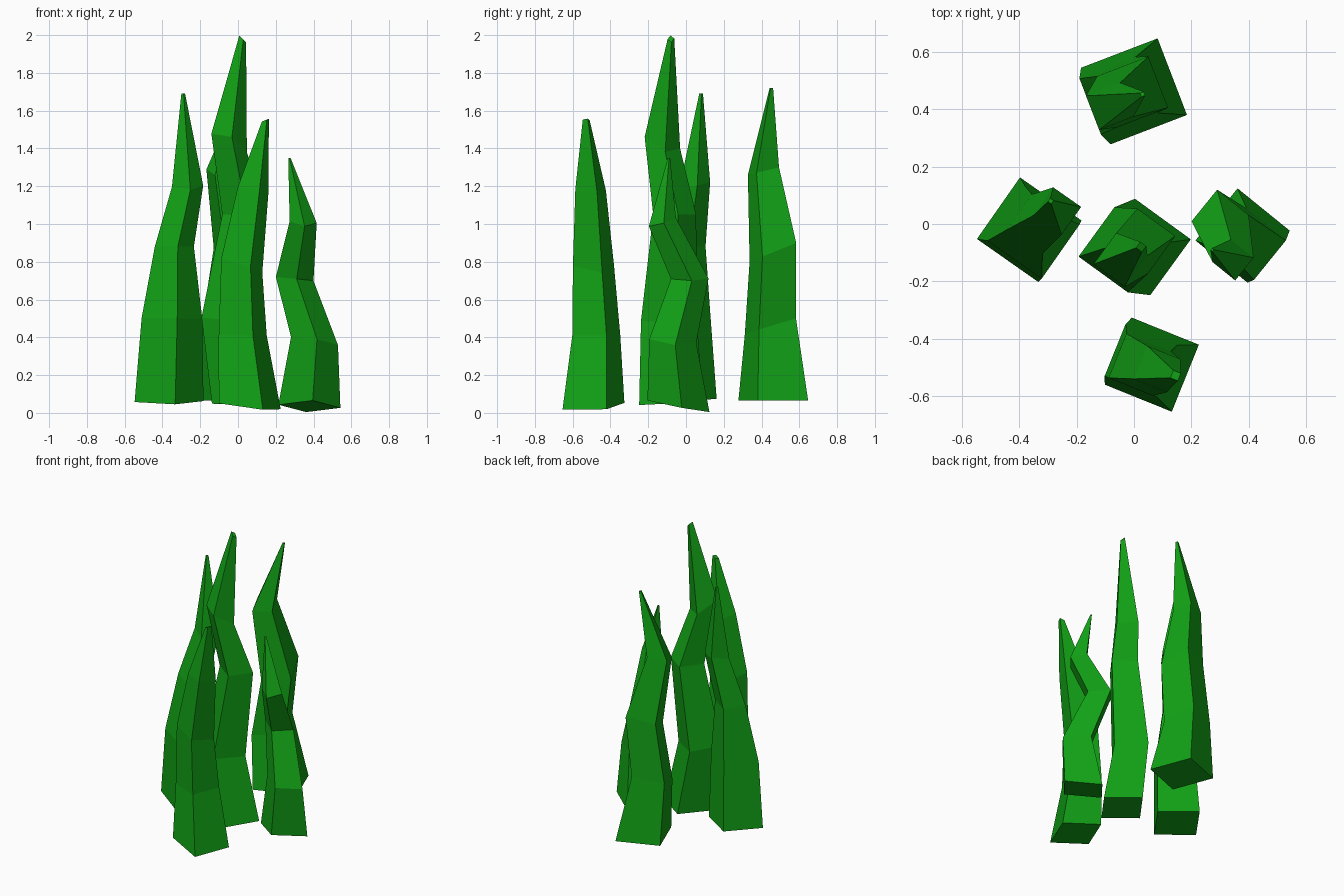
import bpy, bmesh, math

green = bpy.data.materials.new("grass_green")
green.diffuse_color = (0.006, 0.36, 0.008, 1)


def blade(name, angle, rings):
    """Bent square spike; each ring is x, y, z, radius, then tilt in x and y."""
    bm = bmesh.new()
    loops = []
    for x, y, z, r, tx, ty in rings:
        loop = []
        for i in range(4):
            a = math.radians(angle + 90 * i)
            dx, dy = r * math.cos(a), r * math.sin(a)
            loop.append(bm.verts.new((x + dx, y + dy, z + tx * dx + ty * dy)))
        loops.append(loop)
    for low, high in zip(loops, loops[1:]):
        for i in range(4):
            j = (i + 1) % 4
            bm.faces.new((low[i], low[j], high[j], high[i]))
    bm.faces.new(loops[0][::-1])
    bm.faces.new(loops[-1])
    mesh = bpy.data.meshes.new(name)
    bm.to_mesh(mesh)
    bm.free()
    mesh.materials.append(green)
    bpy.context.collection.objects.link(bpy.data.objects.new(name, mesh))


# Tallest blade in the middle
blade("center_blade", 9, [
    (0.03, -0.08, 0.05, 0.17, 0, 0.05),
    (-0.045, -0.09, 0.49, 0.15, -0.1, 0),
    (0.03, -0.06, 1.05, 0.115, 0.0, 0.0),
    (-0.047, -0.125, 1.43, 0.095, -0.45, -0.4),
    (0.025, -0.08, 1.98, 0.018, -1, 0)])

# Surrounding blades
blade("left_blade", 10, [
    (-0.365, -0.02, 0.06, 0.185, 0, 0.08),
    (-0.35, -0.03, 0.5, 0.163, 0, 0),
    (-0.337, 0.0, 0.88, 0.105, 0, 0),
    (-0.267, 0.045, 1.2, 0.084, 0, 0.25),
    (-0.29, 0.08, 1.69, 0.01, 0, 0)])

blade("right_blade", 6, [
    (0.378, -0.04, 0.035, 0.165, -0.03, -0.19),
    (0.405, -0.07, 0.38, 0.125, -0.16, -0.1),
    (0.3, 0.02, 0.71, 0.1, -0.1, 0),
    (0.345, -0.125, 1.01, 0.072, -0.1, 0.3),
    (0.272, -0.09, 1.35, 0.006, 0, 0)])

blade("front_blade", 23, [
    (0.062, -0.49, 0.035, 0.178, -0.12, 0.06),
    (0.025, -0.475, 0.41, 0.138, 0, 0),
    (0.02, -0.49, 0.78, 0.118, -0.3, -0.1),
    (0.08, -0.505, 1.18, 0.088, -0.15, -0.1),
    (0.145, -0.528, 1.55, 0.02, 0.4, 0)])

blade("back_blade", -24, [
    (0.0, 0.462, 0.065, 0.202, 0, 0),
    (-0.055, 0.447, 0.46, 0.148, 0, 0.3),
    (-0.005, 0.46, 0.85, 0.135, 0, 0.4),
    (-0.085, 0.41, 1.28, 0.09, 0, 0.25),
    (0.03, 0.452, 1.72, 0.01, 0, 0)])
